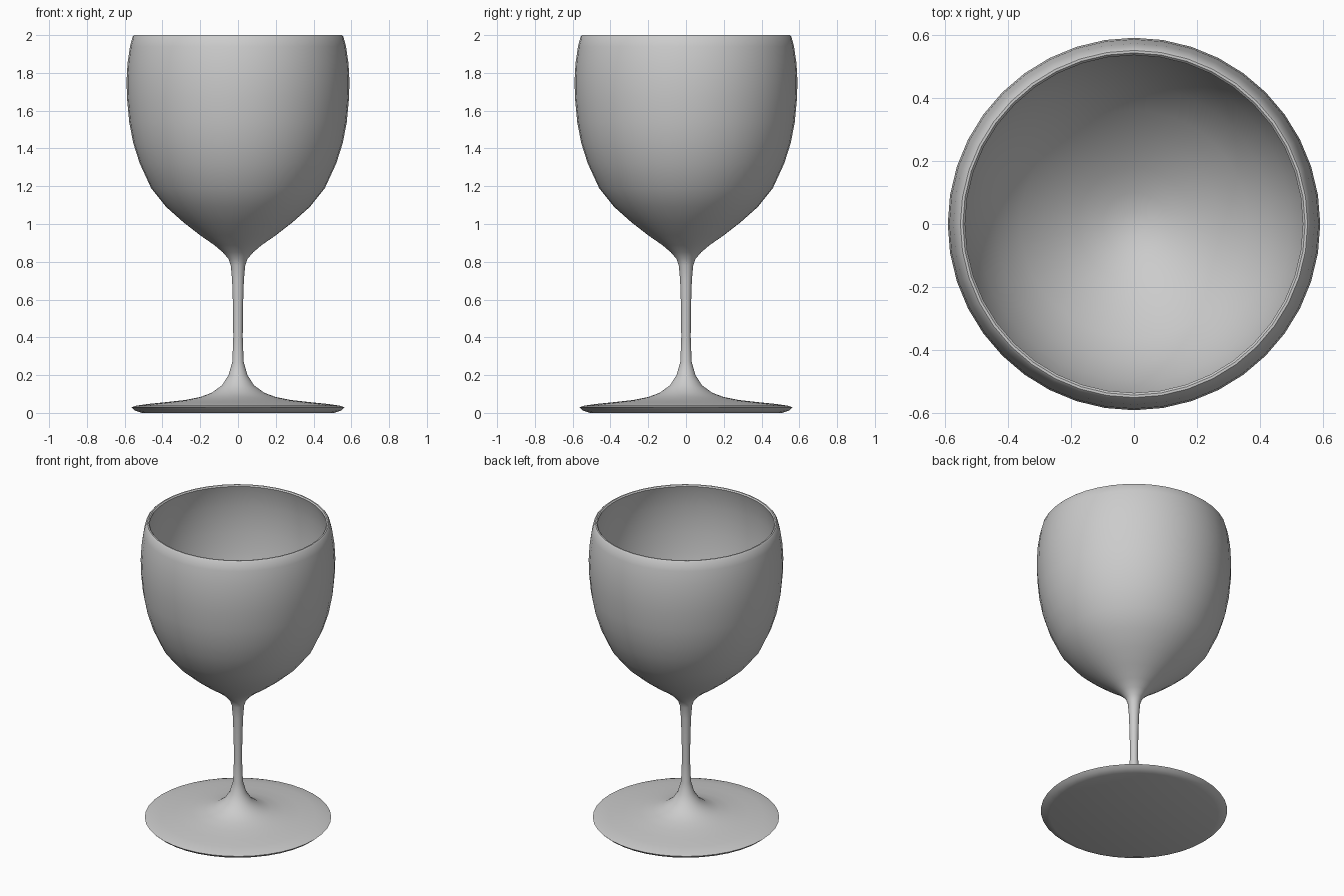
import bpy, bmesh, math

SEGMENTS = 40


def lathe(name, profile):
    """Spin an (r, z) profile about the z axis; ends at r = 0 become poles."""
    bm = bmesh.new()
    verts = [bm.verts.new((r, 0, z)) for r, z in profile]
    edges = [bm.edges.new(pair) for pair in zip(verts, verts[1:])]
    bmesh.ops.spin(bm, geom=verts + edges, cent=(0, 0, 0), axis=(0, 0, 1),
                   angle=math.tau, steps=SEGMENTS, use_duplicate=False)
    bmesh.ops.remove_doubles(bm, verts=bm.verts, dist=0.0005)
    bmesh.ops.recalc_face_normals(bm, faces=bm.faces)
    mesh = bpy.data.meshes.new(name)
    bm.to_mesh(mesh)
    bm.free()
    obj = bpy.data.objects.new(name, mesh)
    bpy.context.collection.objects.link(obj)
    bpy.context.view_layer.objects.active = obj
    obj.select_set(True)
    bpy.ops.object.shade_smooth_by_angle(angle=math.radians(40))
    obj.select_set(False)
    return obj


# Foot: flat underside, thin rounded edge, flaring up to the stem
foot = [(0, 0), (0.51, 0), (0.545, 0.012), (0.565, 0.03), (0.54, 0.038),
        (0.47, 0.048), (0.38, 0.057), (0.28, 0.068), (0.20, 0.084),
        (0.14, 0.106), (0.085, 0.146), (0.05, 0.20)]

# Stem: slim, slightly wider towards the bowl
stem = [(0.03, 0.27), (0.025, 0.40), (0.026, 0.55), (0.031, 0.70),
        (0.038, 0.78), (0.05, 0.815)]

# Bowl outside, widest near z = 1.75
bowl_outer = [(0.08, 0.85), (0.125, 0.888), (0.20, 0.94), (0.29, 1.01),
              (0.38, 1.09), (0.46, 1.19), (0.52, 1.32), (0.555, 1.43),
              (0.576, 1.54), (0.588, 1.67), (0.59, 1.76), (0.585, 1.85),
              (0.572, 1.94)]

# Rounded lip
lip = [(0.558, 1.992), (0.55, 2.0), (0.542, 2.0), (0.535, 1.992)]

# Bowl inside, down to a rounded bottom
bowl_inner = [(0.55, 1.94), (0.563, 1.85), (0.568, 1.76), (0.566, 1.67),
              (0.554, 1.54), (0.533, 1.43), (0.498, 1.32), (0.437, 1.20),
              (0.36, 1.105), (0.27, 1.025), (0.18, 0.96), (0.10, 0.92),
              (0.04, 0.902), (0, 0.90)]

lathe("wine_glass", foot + stem + bowl_outer + lip + bowl_inner)
